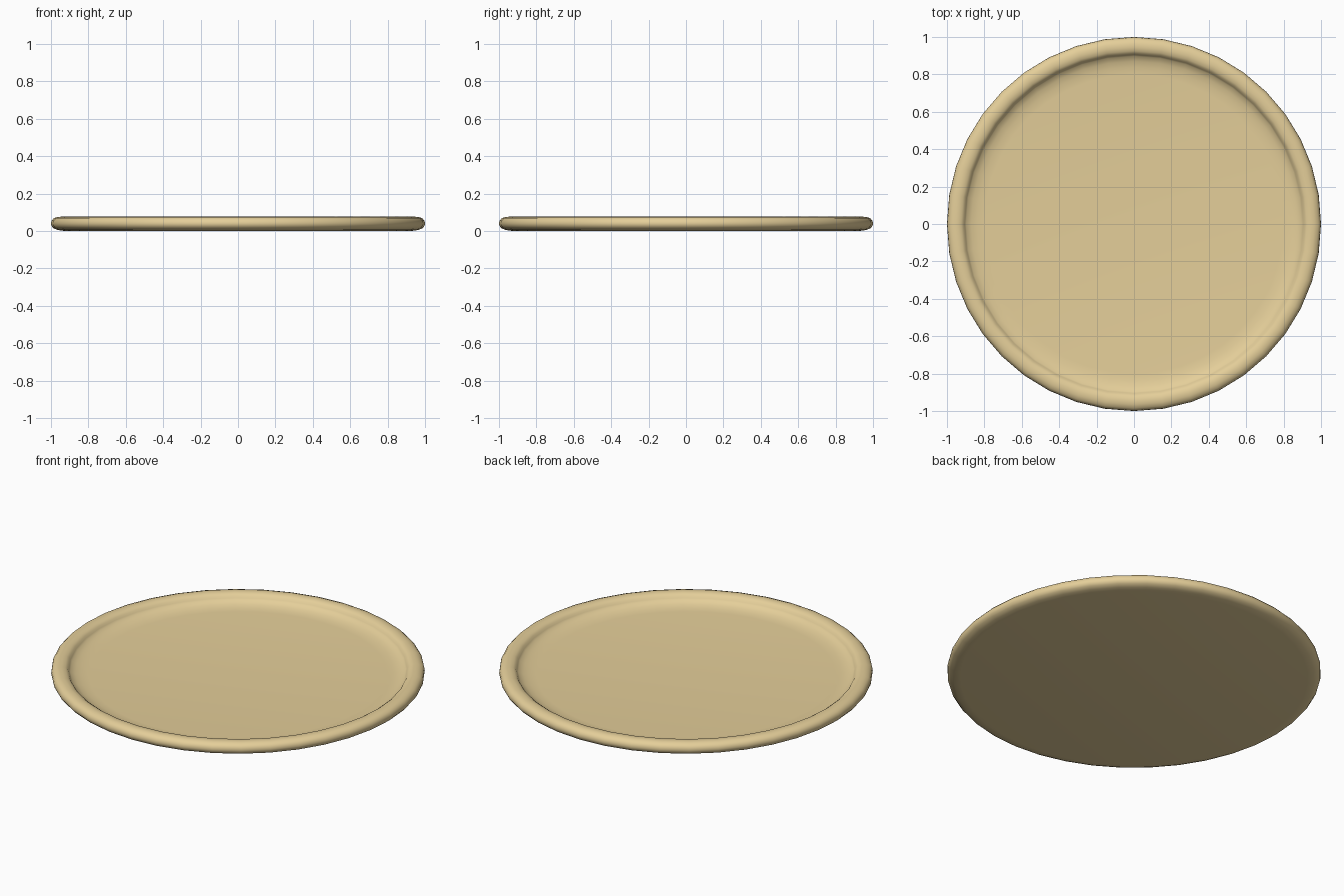
import bpy, bmesh, math

if "Cube" in bpy.data.objects:
    bpy.data.objects.remove(bpy.data.objects["Cube"])

SIDES = 40
# Half section (radius, height): underside, rounded rim, steep inner lip, shallow floor
profile = [(0.93, 0.0), (0.965, 0.005), (0.988, 0.015), (0.998, 0.028), (1.0, 0.040),
           (0.997, 0.055), (0.985, 0.068), (0.965, 0.075), (0.945, 0.076),
           (0.925, 0.072), (0.912, 0.063), (0.905, 0.052), (0.897, 0.043),
           (0.87, 0.032), (0.84, 0.025), (0.80, 0.022)]

bm = bmesh.new()
rings = []
for r, z in profile:
    rings.append([bm.verts.new((r * math.cos(2 * math.pi * i / SIDES),
                                r * math.sin(2 * math.pi * i / SIDES), z))
                  for i in range(SIDES)])

# Rim and lip
for a, b in zip(rings, rings[1:]):
    for i in range(SIDES):
        j = (i + 1) % SIDES
        bm.faces.new((a[i], a[j], b[j], b[i]))

# Flat underside and floor
bm.faces.new(rings[0][::-1])
bm.faces.new(rings[-1])
bmesh.ops.recalc_face_normals(bm, faces=bm.faces[:])

mesh = bpy.data.meshes.new("round_tray")
bm.to_mesh(mesh)
bm.free()
tray = bpy.data.objects.new("round_tray", mesh)
bpy.context.collection.objects.link(tray)

# Smooth shading with the lip crease kept sharp
bpy.context.view_layer.objects.active = tray
tray.select_set(True)
bpy.ops.object.shade_smooth_by_angle(angle=math.radians(35))

mat = bpy.data.materials.new("pale_wood")
mat.diffuse_color = (0.78, 0.62, 0.32, 1)
mat.use_nodes = True
mat.node_tree.nodes["Principled BSDF"].inputs["Base Color"].default_value = mat.diffuse_color
mesh.materials.append(mat)
